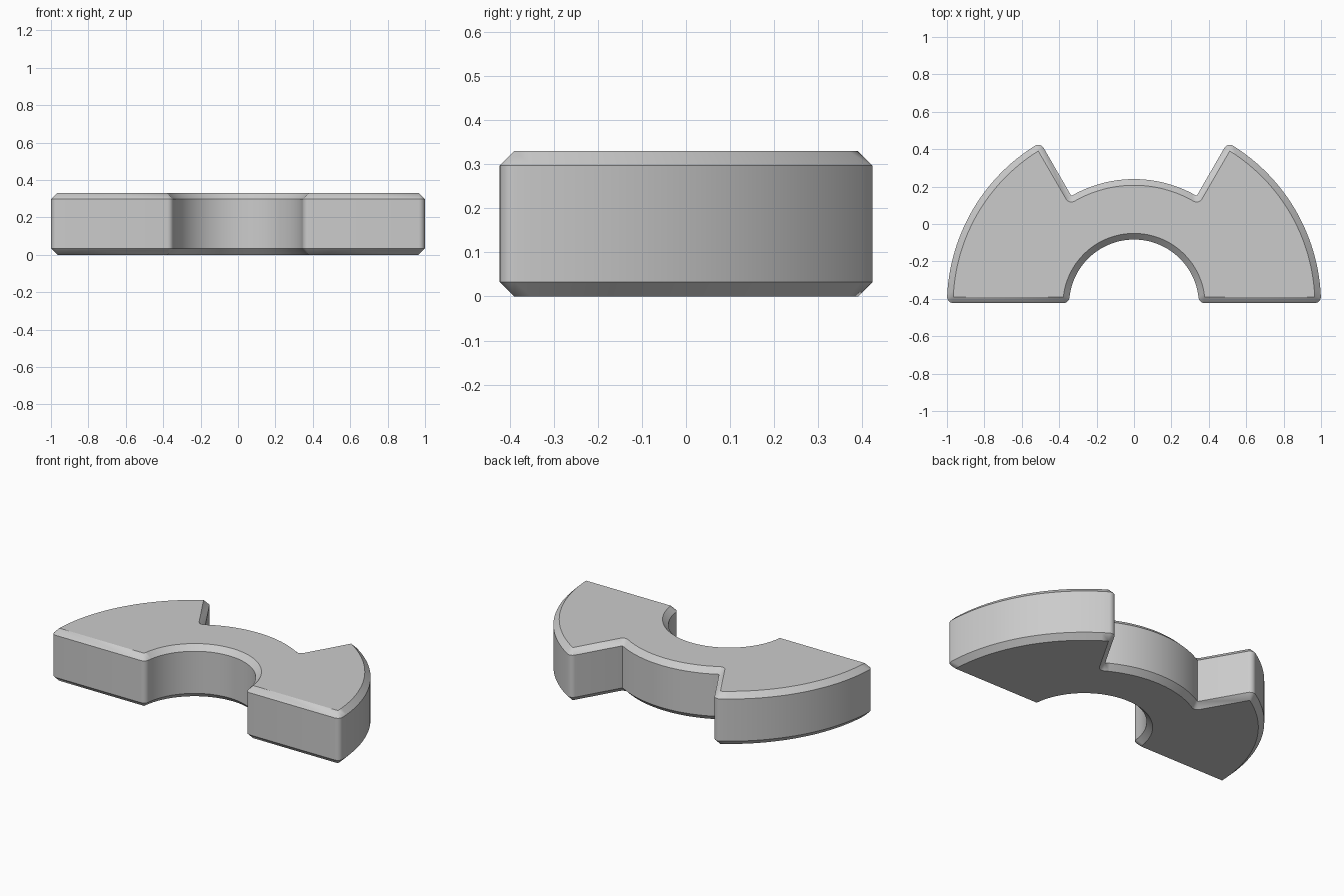
import bpy, bmesh
from math import radians, degrees, asin, cos, sin
from mathutils import Vector

if "Cube" in bpy.data.objects:
    bpy.data.objects.remove(bpy.data.objects["Cube"])

HEIGHT, BEVEL = 0.33, 0.033
CENTRE = Vector((0, -0.43))
FRONT = 0.04                       # front edge of the top face, above the ring centre
OUTER, HUB, HOLE = 1.0, 0.67, 0.347
NOTCH = 60                         # direction of the notch sides, in degrees


def polar(radius, angle):
    return Vector((radius * cos(radians(angle)), radius * sin(radians(angle))))


def sweep(a, b, steps):
    return [a + (b - a) * i / steps for i in range(steps + 1)]


# Each outline entry pairs a top face point with its point on the bevelled wall
def arc(radius, a, b, steps, side=1):
    return [(polar(radius - side * BEVEL, t), polar(radius, t)) for t in sweep(a, b, steps)]


def outer_corner(core, a, b):
    return [(core, core + polar(BEVEL, t)) for t in sweep(a, b, 6)]


def inner_corner(wall, a, b):
    return [(wall - polar(BEVEL, t), wall) for t in sweep(a, b, 6)]


tip = NOTCH - degrees(asin(BEVEL / (OUTER - BEVEL)))
low = degrees(asin(FRONT / (OUTER - BEVEL)))
hole_low = degrees(asin(FRONT / (HOLE + BEVEL)))

half = arc(HUB, 90, NOTCH, 12)
half += inner_corner(polar(HUB, NOTCH), NOTCH, NOTCH + 90)
half += outer_corner(polar(OUTER - BEVEL, tip), NOTCH + 90, tip)
half += arc(OUTER, tip, low, 24)
half += outer_corner(polar(OUTER - BEVEL, low), low, -90)
half += outer_corner(polar(HOLE + BEVEL, hole_low), -90, hole_low - 180)
half += arc(HOLE, hole_low, 90, 24, side=-1)

flip = Vector((-1, 1))
outline = half + [(c * flip, w * flip) for c, w in reversed(half)]

# Stack the outline into bottom, lower wall, upper wall and top rings
bm = bmesh.new()
levels = [(0, 0), (1, BEVEL), (1, HEIGHT - BEVEL), (0, HEIGHT)]
rings = [[bm.verts.new((*(pair[k] + CENTRE), z)) for pair in outline] for k, z in levels]
n = len(outline)
for lower, upper in zip(rings, rings[1:]):
    for i in range(n):
        j = (i + 1) % n
        bm.faces.new((lower[i], lower[j], upper[j], upper[i]))
bm.faces.new(rings[0])
bm.faces.new(rings[-1])
bmesh.ops.remove_doubles(bm, verts=bm.verts, dist=0.0002)
bmesh.ops.triangulate(bm, faces=[f for f in bm.faces if len(f.verts) > 4])
bmesh.ops.recalc_face_normals(bm, faces=bm.faces)

mesh = bpy.data.meshes.new("notched_half_ring")
bm.to_mesh(mesh)
bm.free()
ring = bpy.data.objects.new("notched_half_ring", mesh)
bpy.context.collection.objects.link(ring)

# Plain grey finish
grey = bpy.data.materials.new("light_grey")
grey.use_nodes = True
colour = (0.6, 0.6, 0.6, 1)
grey.diffuse_color = colour
grey.node_tree.nodes["Principled BSDF"].inputs["Base Color"].default_value = colour
mesh.materials.append(grey)

bpy.ops.object.select_all(action="DESELECT")
ring.select_set(True)
bpy.context.view_layer.objects.active = ring
bpy.ops.object.shade_smooth_by_angle(angle=radians(30))
